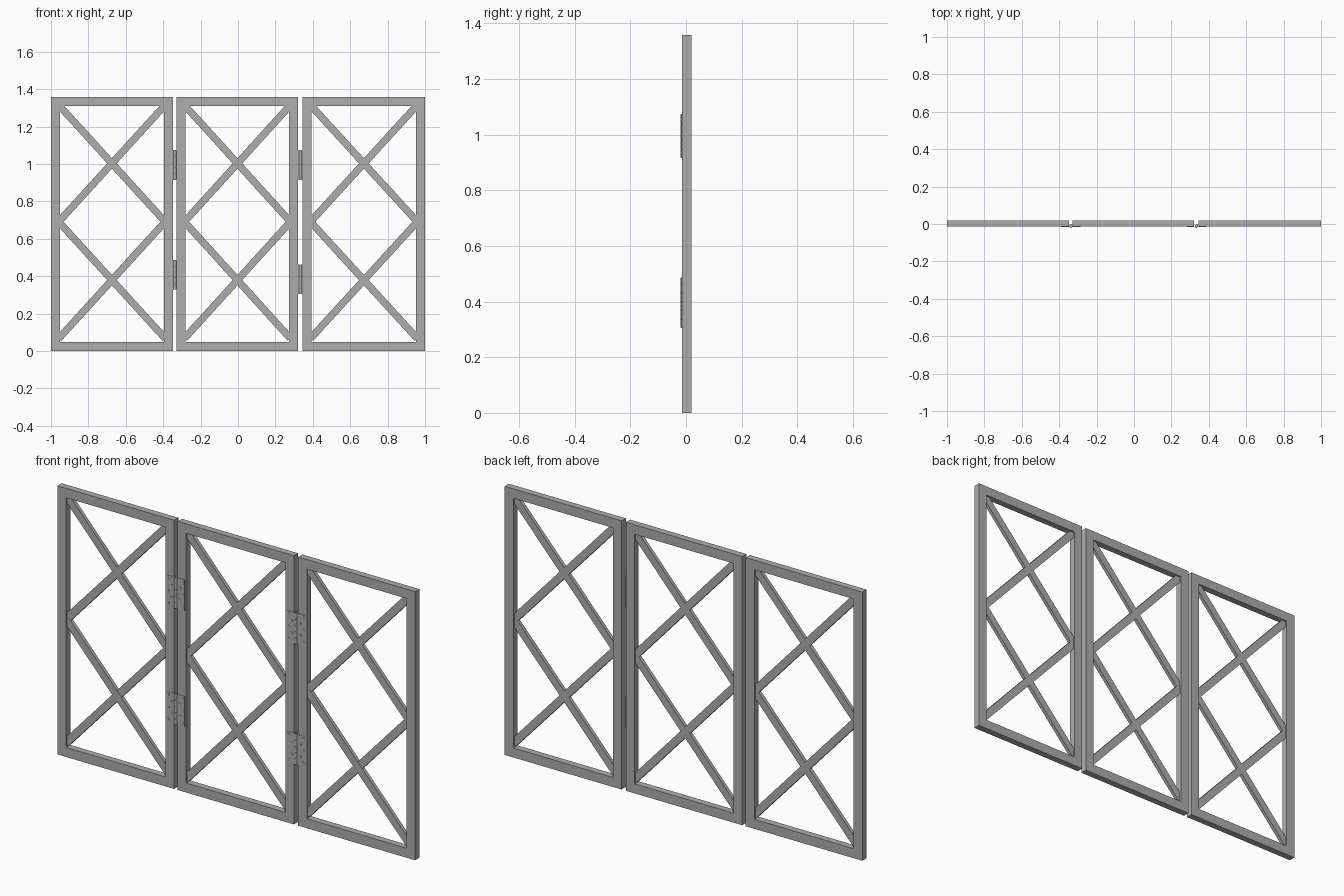
import bpy, bmesh, math
from mathutils import Matrix, Vector

if "Cube" in bpy.data.objects:
    bpy.data.objects.remove(bpy.data.objects["Cube"])

H = 1.358              # panel height
BAR = 0.048            # frame bar width
FRONT, BACK = -0.0135, 0.02
MID = (FRONT + BACK) / 2

# Dark grey paint
paint = bpy.data.materials.new("dark_grey")
paint.diffuse_color = (0.42, 0.42, 0.42, 1)
paint.use_nodes = True
paint.node_tree.nodes["Principled BSDF"].inputs["Base Color"].default_value = paint.diffuse_color


def finish(bm, name):
    bmesh.ops.recalc_face_normals(bm, faces=bm.faces)
    me = bpy.data.meshes.new(name)
    bm.to_mesh(me)
    bm.free()
    me.materials.append(paint)
    ob = bpy.data.objects.new(name, me)
    bpy.context.collection.objects.link(ob)
    return ob


def add_box(bm, center, size, angle=0.0):
    m = (Matrix.Translation(center) @ Matrix.Rotation(angle, 4, 'Y')
         @ Matrix.Diagonal((*size, 1)))
    bmesh.ops.create_cube(bm, size=1, matrix=m)


def add_cyl(bm, center, r, depth, axis='Z', sides=16):
    m = Matrix.Translation(center)
    if axis == 'Y':
        m = m @ Matrix.Rotation(math.pi / 2, 4, 'X')
    bmesh.ops.create_cone(bm, cap_ends=True, segments=sides,
                          radius1=r, radius2=r, depth=depth, matrix=m)


# Rectangular ring frame, extruded front to back
def frame(x0, x1, name):
    bm = bmesh.new()
    rings = []
    for i in (0, BAR):
        pts = [(x0 + i, i), (x1 - i, i), (x1 - i, H - i), (x0 + i, H - i)]
        rings.append([bm.verts.new((x, FRONT, z)) for x, z in pts])
    a, b = rings
    faces = [bm.faces.new((a[k], a[(k + 1) % 4], b[(k + 1) % 4], b[k])) for k in range(4)]
    ext = bmesh.ops.extrude_face_region(bm, geom=faces, use_keep_orig=True)
    moved = [v for v in ext['geom'] if isinstance(v, bmesh.types.BMVert)]
    bmesh.ops.translate(bm, verts=moved, vec=(0, BACK - FRONT, 0))
    finish(bm, name)


# Two stacked X braces inside the frame
def braces(x0, x1, name):
    bm = bmesh.new()
    hw, hh = (x1 - x0) / 2 - BAR, 0.305
    length = 2 * math.hypot(hw, hh) + 0.02
    ang = math.atan2(hh, hw)
    for zc in (1.003, 0.379):
        for s, depth in ((1, 0.018), (-1, 0.0176)):
            add_box(bm, Vector(((x0 + x1) / 2, MID, zc)), (length, depth, 0.038), s * ang)
    finish(bm, name)


# Butt hinge: two leaves, screw heads, knuckled barrel
def hinge(x, z, name):
    h, w, t = 0.156, 0.044, 0.002
    bm = bmesh.new()
    for s in (-1, 1):
        add_box(bm, Vector((x + s * (w / 2 + 0.007), FRONT - t / 2, z)), (w, t, h))
        for k in range(5):
            sx = 0.042 if k % 2 == 0 else 0.024
            add_cyl(bm, Vector((x + s * sx, FRONT - t, z + (k - 2) * 0.031)),
                    0.0075, 0.003, 'Y', 12)
    finish(bm, name + "_leaves")
    bm = bmesh.new()
    n = 5
    for k in range(n):
        add_cyl(bm, Vector((x, -0.0112, z + (k - (n - 1) / 2) * h / n)), 0.0092, h / n - 0.002)
    add_cyl(bm, Vector((x, -0.0112, z)), 0.006, h + 0.003)
    ob = finish(bm, name + "_barrel")
    bpy.context.view_layer.objects.active = ob
    ob.select_set(True)
    bpy.ops.object.shade_smooth_by_angle()
    ob.select_set(False)


for label, x0, x1 in (("left", -1.0, -0.348), ("middle", -0.328, 0.322), ("right", 0.346, 1.0)):
    frame(x0, x1, label + "_frame")
    braces(x0, x1, label + "_braces")

for label, x, low in (("left", -0.338, 0.407), ("right", 0.334, 0.384)):
    hinge(x, 0.995, label + "_upper_hinge")
    hinge(x, low, label + "_lower_hinge")
